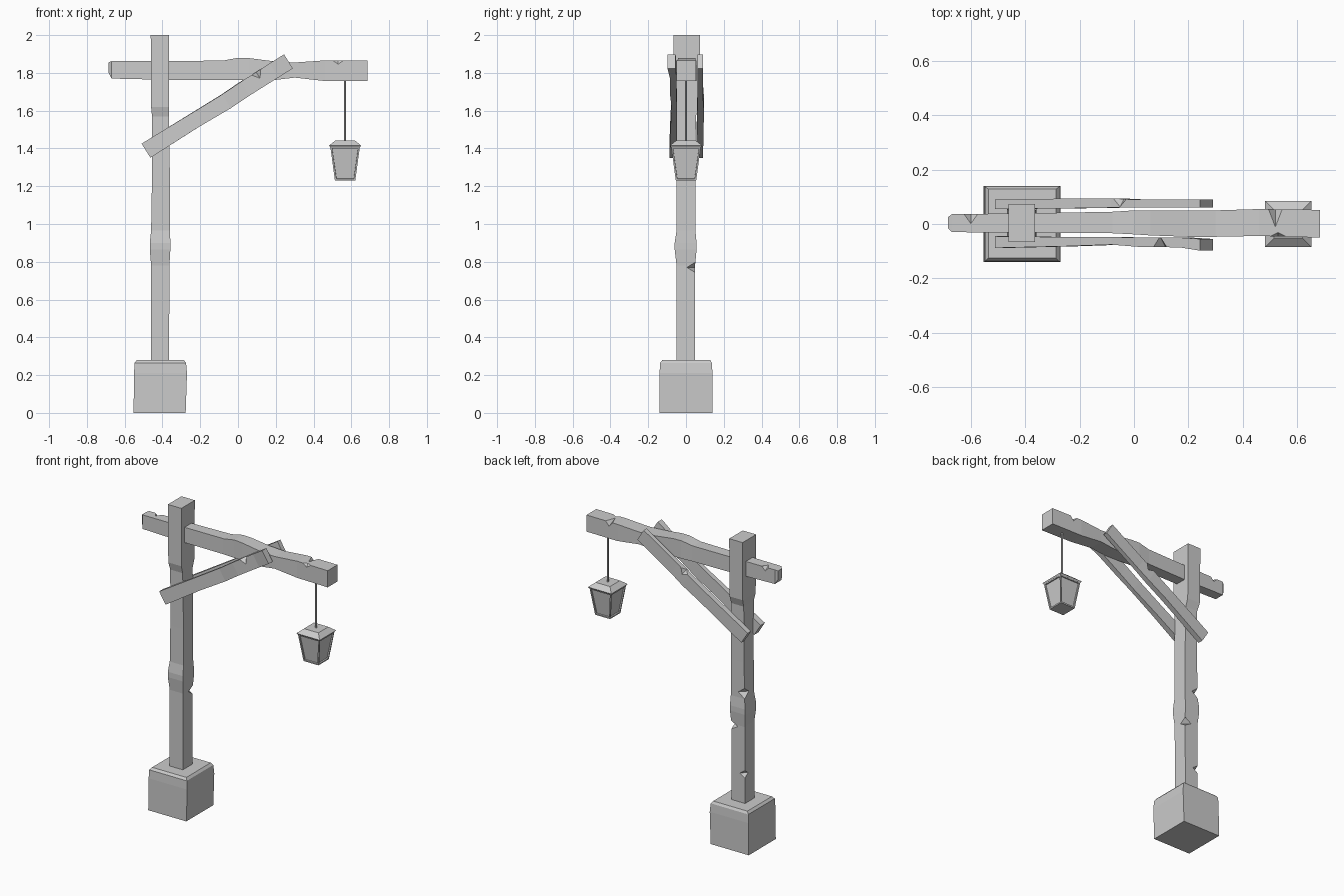
import bpy, bmesh, math
from mathutils import Matrix, Vector

if "Cube" in bpy.data.objects:
    bpy.data.objects.remove(bpy.data.objects["Cube"])


def loft(name, sections, place, fix=Matrix()):
    """Rectangular sections (t, a0, a1, b0, b1) joined into a closed beam."""
    bm = bmesh.new()
    rings = []
    for t, a0, a1, b0, b1 in sections:
        rings.append([bm.verts.new(fix @ Vector(place(t, a, b)))
                      for a, b in ((a0, b0), (a1, b0), (a1, b1), (a0, b1))])
    for r, s in zip(rings, rings[1:]):
        for i in range(4):
            j = (i + 1) % 4
            bm.faces.new((r[i], r[j], s[j], s[i]))
    bm.faces.new(rings[0])
    bm.faces.new(rings[-1])
    bmesh.ops.recalc_face_normals(bm, faces=bm.faces)
    return finish(name, bm)


def finish(name, bm):
    me = bpy.data.meshes.new(name)
    bm.to_mesh(me)
    bm.free()
    ob = bpy.data.objects.new(name, me)
    bpy.context.collection.objects.link(ob)
    return ob


def chip(ob, pos, size, fix=Matrix()):
    """Cut a small wedge out of an edge with an octahedron."""
    bm = bmesh.new()
    bmesh.ops.create_uvsphere(bm, u_segments=4, v_segments=2, radius=1)
    m = fix @ Matrix.Translation(pos) @ Matrix.Diagonal((*size, 1))
    bmesh.ops.transform(bm, matrix=m, verts=bm.verts)
    cutter = finish("chip_cutter", bm)
    cutter.hide_render = True
    mod = ob.modifiers.new("chip", 'BOOLEAN')
    mod.operation = 'DIFFERENCE'
    mod.solver = 'EXACT'
    mod.object = cutter
    bpy.context.view_layer.objects.active = ob
    bpy.ops.object.modifier_apply(modifier=mod.name)
    bpy.data.objects.remove(cutter)


def up(t, a, b):
    return (a, b, t)


def along(t, a, b):
    return (t, a, b)


# Stone base with a worn top edge
loft("stone_base", [
    (0, -.553, -.277, -.14, .14),
    (.21, -.55, -.27, -.14, .14),
    (.265, -.548, -.275, -.137, .137),
    (.28, -.535, -.287, -.125, .128)], up)

# Upright post, swollen in the middle and thicker at the top
post = loft("post", [
    (.25, -.462, -.365, -.05, .048),
    (.78, -.46, -.363, -.05, .048),
    (.865, -.467, -.358, -.06, .056),
    (.90, -.467, -.358, -.06, .056),
    (.965, -.46, -.36, -.05, .05),
    (1.2, -.456, -.36, -.05, .05),
    (1.57, -.455, -.365, -.052, .052),
    (1.62, -.46, -.365, -.065, .07),
    (2.0, -.462, -.365, -.066, .074)], up)
chip(post, (-.362, .049, .77), (.05, .045, .028))
chip(post, (-.46, .05, 1.0), (.045, .045, .035))
chip(post, (-.46, .048, .47), (.035, .035, .025))

# Cross beam
beam = loft("cross_beam", [
    (-.685, -.015, .025, 1.80, 1.855),
    (-.67, -.03, .036, 1.77, 1.862),
    (-.36, -.032, .04, 1.763, 1.863),
    (-.08, -.034, .045, 1.763, 1.865),
    (.0, -.038, .05, 1.763, 1.88),
    (.06, -.042, .05, 1.763, 1.878),
    (.20, -.047, .05, 1.763, 1.86),
    (.30, -.047, .05, 1.775, 1.855),
    (.46, -.044, .055, 1.757, 1.866),
    (.685, -.05, .052, 1.757, 1.866)], along)
chip(beam, (.52, .054, 1.866), (.025, .065, .03))
chip(beam, (.53, -.046, 1.866), (.03, .015, .02))
chip(beam, (-.6, .036, 1.862), (.025, .035, .025))

# Pair of diagonal braces
tilt = Matrix.Translation((-.487, 0, 1.388)) @ Matrix.Rotation(-math.radians(32.1), 4, 'Y')
front = loft("front_brace", [
    (0, -.088, -.045, -.044, .044),
    (.30, -.082, -.048, -.042, .04),
    (.50, -.076, -.048, -.048, .038),
    (.62, -.084, -.05, -.044, .042),
    (.80, -.086, -.05, -.044, .044),
    (.89, -.098, -.055, -.044, .044)], along, tilt)
chip(front, (.715, -.086, .043), (.03, .04, .04), tilt)
back = loft("back_brace", [
    (0, .055, .09, -.044, .044),
    (.35, .058, .094, -.042, .041),
    (.50, .06, .094, -.047, .04),
    (.60, .06, .09, -.044, .044),
    (.89, .06, .09, -.044, .044)], along, tilt)
chip(back, (.54, .093, .042), (.03, .03, .03), tilt)

# Hanging cord
LX = .567
bm = bmesh.new()
bmesh.ops.create_cone(bm, cap_ends=True, segments=6, radius1=.006, radius2=.006, depth=.36,
                      matrix=Matrix.Translation((LX, 0, 1.60)))
finish("cord", bm)


def square(t, h):
    return (t, LX - h, LX + h, -h, h)


# Lantern cap
loft("lantern_cap", [square(1.405, .078), square(1.415, .085), square(1.442, .052)], up)

# Lantern body with recessed panes
body = loft("lantern_body", [square(1.23, .054), square(1.408, .078)], up)
bm = bmesh.new()
bm.from_mesh(body.data)
sides = [f for f in bm.faces if abs(f.normal.z) < .6]
bmesh.ops.inset_individual(bm, faces=sides, thickness=.012, depth=0)
bmesh.ops.inset_individual(bm, faces=sides, thickness=.001, depth=-.008)
bm.to_mesh(body.data)
bm.free()
